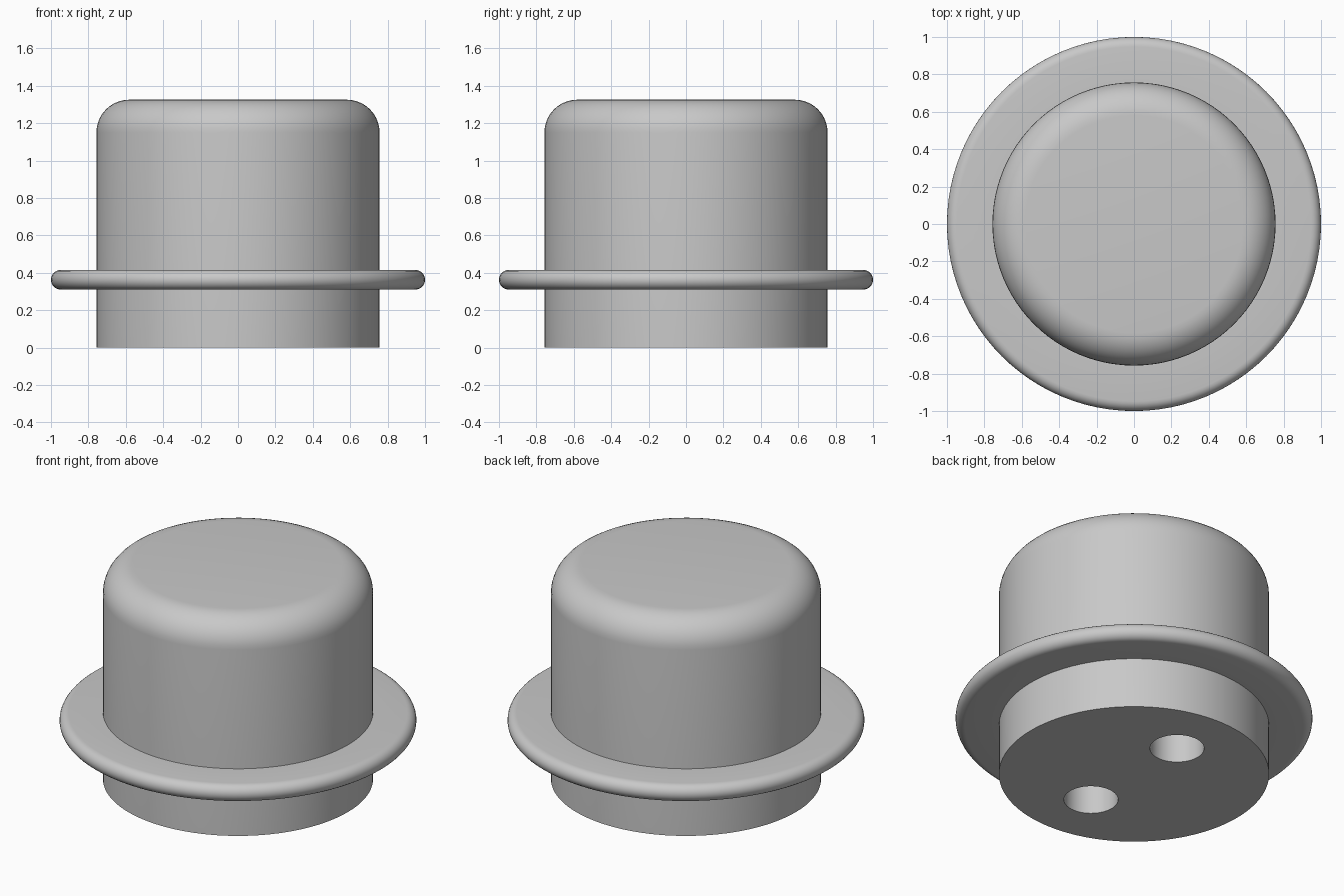
import bpy
import bmesh
import math

SIDES = 96
BODY_R, BODY_H, ROUNDING = 0.757, 1.325, 0.175
BRIM_R, BRIM_LOW, BRIM_HIGH = 1.0, 0.31, 0.415
HOLE_R, HOLE_Y, HOLE_DEPTH = 0.152, 0.375, 0.45

cube = bpy.data.objects.get("Cube")
if cube:
    bpy.data.objects.remove(cube, do_unlink=True)

grey = bpy.data.materials.new("light grey")
grey.use_nodes = True
colour = (0.58, 0.58, 0.58, 1)
grey.diffuse_color = colour
grey.node_tree.nodes["Principled BSDF"].inputs["Base Color"].default_value = colour


def add_object(name, bm):
    bmesh.ops.recalc_face_normals(bm, faces=bm.faces)
    mesh = bpy.data.meshes.new(name)
    bm.to_mesh(mesh)
    bm.free()
    mesh.materials.append(grey)
    obj = bpy.data.objects.new(name, mesh)
    bpy.context.collection.objects.link(obj)
    return obj


def cylinder(name, radius, low, high, y=0, sides=SIDES, top_bevel=0):
    bm = bmesh.new()
    bmesh.ops.create_cone(bm, cap_ends=True, segments=sides,
                          radius1=radius, radius2=radius, depth=high - low)
    bmesh.ops.translate(bm, verts=bm.verts, vec=(0, y, (low + high) / 2))
    if top_bevel:
        rim = [e for e in bm.edges if all(v.co.z > high - 0.001 for v in e.verts)]
        bmesh.ops.bevel(bm, geom=rim, offset=top_bevel, segments=10,
                        profile=0.5, affect='EDGES')
    return add_object(name, bm)


def activate(obj):
    bpy.ops.object.select_all(action='DESELECT')
    obj.select_set(True)
    bpy.context.view_layer.objects.active = obj


def smooth(obj):
    activate(obj)
    bpy.ops.object.shade_smooth_by_angle(angle=math.radians(35))


# Domed cylinder body with two blind holes in its underside
body = cylinder("body", BODY_R, 0, BODY_H, top_bevel=ROUNDING)
for side in (-1, 1):
    cutter = cylinder("hole_cutter", HOLE_R, -0.1, HOLE_DEPTH,
                      y=side * HOLE_Y, sides=48)
    cutter.hide_render = True
    activate(body)
    cut = body.modifiers.new("hole", 'BOOLEAN')
    cut.operation = 'DIFFERENCE'
    cut.solver = 'EXACT'
    cut.object = cutter
    bpy.ops.object.modifier_apply(modifier=cut.name)
    bpy.data.objects.remove(cutter, do_unlink=True)
smooth(body)

# Thin ring brim with a fully rounded outer edge
edge_r = (BRIM_HIGH - BRIM_LOW) / 2
mid = (BRIM_LOW + BRIM_HIGH) / 2
profile = [(BODY_R - 0.01, BRIM_LOW)]
for i in range(13):
    a = math.pi * (i / 12 - 0.5)
    profile.append((BRIM_R - edge_r + edge_r * math.cos(a), mid + edge_r * math.sin(a)))
profile.append((BODY_R - 0.01, BRIM_HIGH))

bm = bmesh.new()
verts = [bm.verts.new((r, 0, z)) for r, z in profile]
edges = [bm.edges.new((a, b)) for a, b in zip(verts, verts[1:] + verts[:1])]
bmesh.ops.spin(bm, geom=verts + edges, cent=(0, 0, 0), axis=(0, 0, 1),
               angle=math.tau, steps=SIDES)
bmesh.ops.remove_doubles(bm, verts=bm.verts, dist=0.0005)
smooth(add_object("brim", bm))
